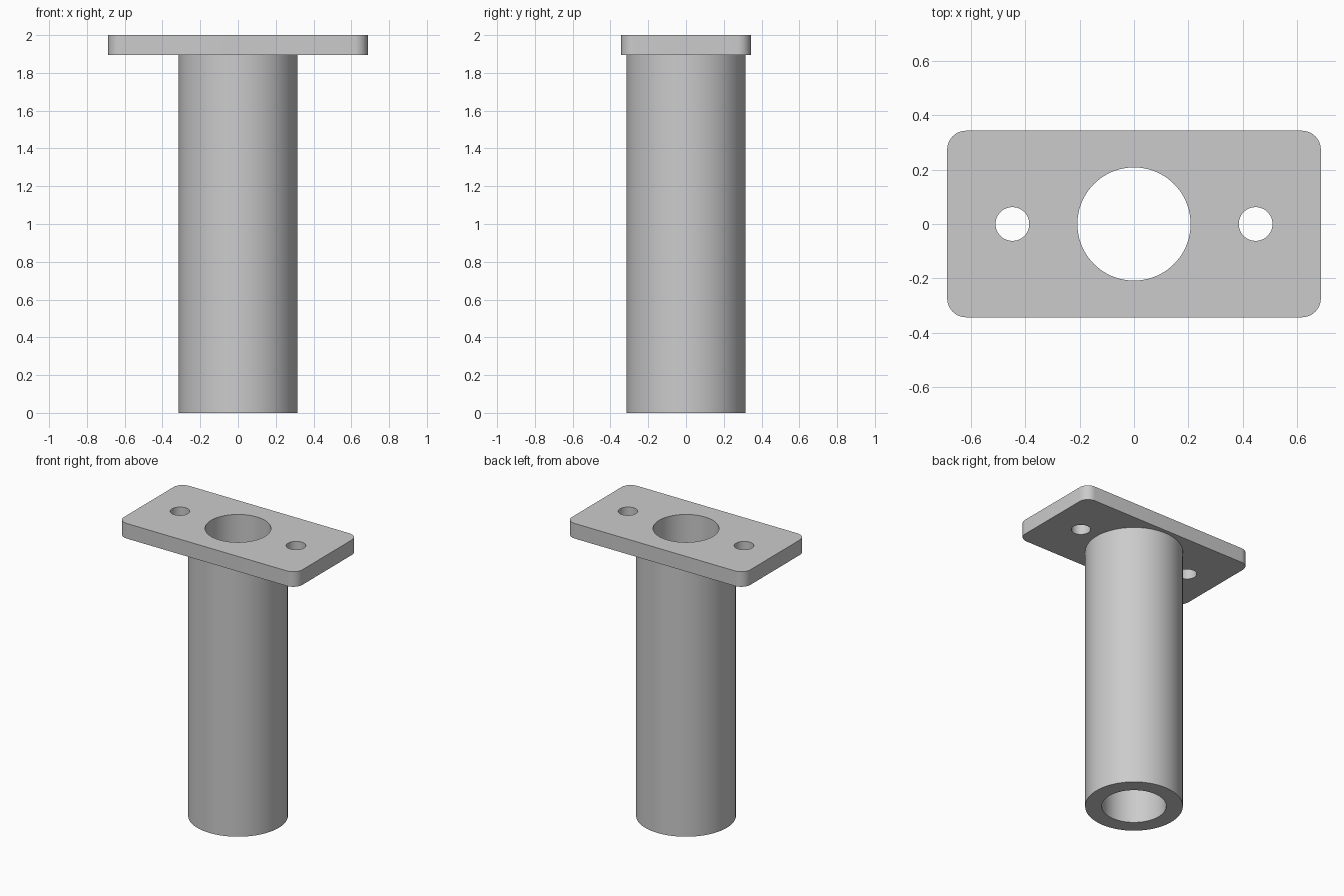
import bpy
import bmesh
import math
from mathutils import Matrix

cube = bpy.data.objects.get("Cube")
if cube:
    bpy.data.objects.remove(cube, do_unlink=True)

HALF_X, HALF_Y, CORNER = 0.687, 0.343, 0.07
TOP, PLATE_BOTTOM = 2.0, 1.895
TUBE_R, BORE_R = 0.315, 0.208
BOLT_X, BOLT_R = 0.447, 0.062

grey = bpy.data.materials.new("plain grey")
grey.use_nodes = True
colour = (0.6, 0.6, 0.6, 1)
grey.diffuse_color = colour
grey.node_tree.nodes["Principled BSDF"].inputs["Base Color"].default_value = colour


def add_object(name, bm):
    mesh = bpy.data.meshes.new(name)
    bm.to_mesh(mesh)
    bm.free()
    mesh.materials.append(grey)
    obj = bpy.data.objects.new(name, mesh)
    bpy.context.collection.objects.link(obj)
    return obj


def cylinder(name, radius, bottom, top, x=0, sides=96):
    bm = bmesh.new()
    bmesh.ops.create_cone(bm, cap_ends=True, segments=sides, radius1=radius,
                          radius2=radius, depth=top - bottom,
                          matrix=Matrix.Translation((x, 0, (top + bottom) / 2)))
    return add_object(name, bm)


def rounded_plate(name, steps=10):
    bm = bmesh.new()
    outline = []
    for i, (sx, sy) in enumerate([(1, 1), (-1, 1), (-1, -1), (1, -1)]):
        for k in range(steps + 1):
            a = (i + k / steps) * math.pi / 2
            outline.append(bm.verts.new((
                sx * (HALF_X - CORNER) + CORNER * math.cos(a),
                sy * (HALF_Y - CORNER) + CORNER * math.sin(a),
                PLATE_BOTTOM)))
    base = bm.faces.new(outline)
    raised = bmesh.ops.extrude_face_region(bm, geom=[base])["geom"]
    bmesh.ops.translate(bm, vec=(0, 0, TOP - PLATE_BOTTOM),
                        verts=[v for v in raised if isinstance(v, bmesh.types.BMVert)])
    bmesh.ops.recalc_face_normals(bm, faces=bm.faces)
    return add_object(name, bm)


def combine(target, tool, operation):
    mod = target.modifiers.new(operation.lower(), 'BOOLEAN')
    mod.operation = operation
    mod.solver = 'EXACT'
    mod.object = tool
    tool.hide_render = True
    bpy.context.view_layer.objects.active = target
    bpy.ops.object.modifier_apply(modifier=mod.name)
    bpy.data.objects.remove(tool, do_unlink=True)


# Mounting plate joined to the tube
flange = rounded_plate("flanged_tube")
combine(flange, cylinder("tube", TUBE_R, 0, (TOP + PLATE_BOTTOM) / 2), 'UNION')

# Through bore and the two bolt holes
combine(flange, cylinder("bore_cutter", BORE_R, -0.2, TOP + 0.2), 'DIFFERENCE')
for side in (-1, 1):
    cutter = cylinder("bolt_hole_cutter", BOLT_R, PLATE_BOTTOM - 0.2, TOP + 0.2,
                      side * BOLT_X, 48)
    combine(flange, cutter, 'DIFFERENCE')

# Smooth round walls with crisp rims
bpy.ops.object.select_all(action='DESELECT')
flange.select_set(True)
bpy.context.view_layer.objects.active = flange
bpy.ops.object.shade_smooth_by_angle(angle=math.radians(30))
